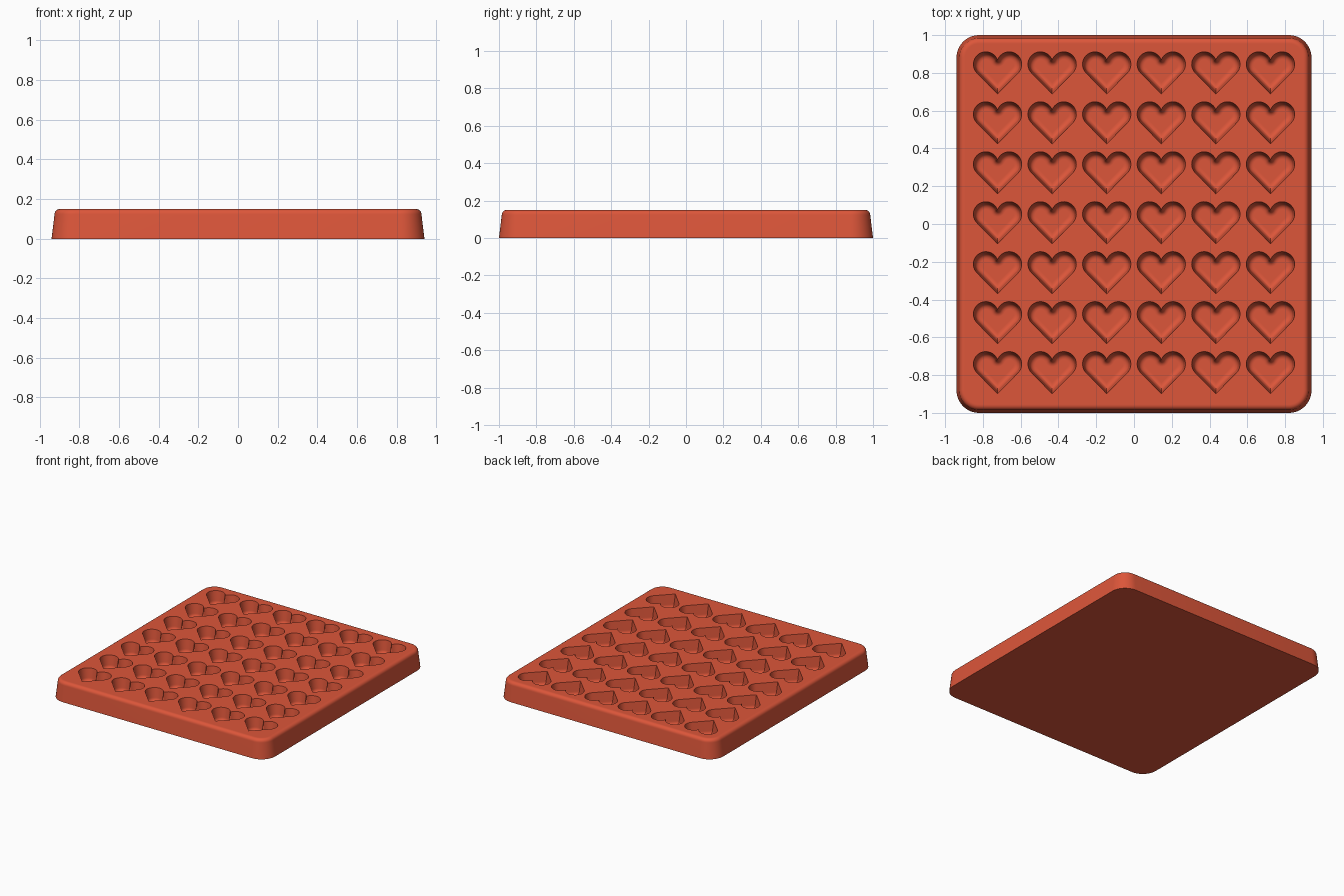
import bpy, bmesh
from math import sin, cos, pi, atan2, asin, hypot, radians

cube = bpy.data.objects.get("Cube")
if cube:
    bpy.data.objects.remove(cube, do_unlink=True)

HEIGHT, HALF_X, HALF_Y, CORNER = 0.15, 0.94, 1.0, 0.12
COLS, ROWS, STEP_X, STEP_Y = 6, 7, 0.289, 0.2645
LOBE_X, LOBE_Y, LOBE_R, TIP_Y = 0.062, 0.046, 0.068, -0.114


def arc(cx, cy, r, start, end, steps):
    angles = [start + (end - start) * i / steps for i in range(steps + 1)]
    return [(cx + r * cos(a), cy + r * sin(a)) for a in angles]


def rounded_rect(inset):
    """Outline of the tray, moved inward by inset."""
    pts = []
    for i, (sx, sy) in enumerate([(1, 1), (-1, 1), (-1, -1), (1, -1)]):
        pts += arc(sx * (HALF_X - CORNER), sy * (HALF_Y - CORNER), CORNER - inset,
                   i * pi / 2, (i + 1) * pi / 2, 12)
    return pts


def heart(inset):
    """Heart outline moved inward: pointed tip, round lobes, rounded notch."""
    reach = LOBE_Y - TIP_Y
    half = atan2(LOBE_X, reach) + asin(LOBE_R / hypot(LOBE_X, reach))
    notch_y = LOBE_Y + (LOBE_R ** 2 - LOBE_X ** 2) ** 0.5
    notch_angle = atan2(notch_y - LOBE_Y, -LOBE_X)
    right = [(0, TIP_Y + inset / sin(half))]
    right += arc(LOBE_X, LOBE_Y, LOBE_R - inset, -half, notch_angle, 20)
    right += arc(0, notch_y, inset, notch_angle - pi, -pi / 2, 6)[1:]
    return right + [(-x, y) for x, y in reversed(right[1:-1])]


def loft(bm, outline, levels, ox=0, oy=0):
    """Closed solid through (inset, z) levels of an outline, bottom to top."""
    rings = [[bm.verts.new((x + ox, y + oy, z)) for x, y in outline(d)]
             for d, z in levels]
    n = len(rings[0])
    for low, high in zip(rings, rings[1:]):
        for i in range(n):
            j = (i + 1) % n
            bm.faces.new((low[i], low[j], high[j], high[i]))
    bm.faces.new(rings[0][::-1])
    bm.faces.new(rings[-1])


def finish(bm, name):
    mesh = bpy.data.meshes.new(name)
    bmesh.ops.recalc_face_normals(bm, faces=bm.faces)
    bm.to_mesh(mesh)
    bm.free()
    obj = bpy.data.objects.new(name, mesh)
    bpy.context.collection.objects.link(obj)
    return obj


# Red tray material
red = bpy.data.materials.new("warm red")
red.use_nodes = True
red.diffuse_color = (0.72, 0.093, 0.042, 1)
red.node_tree.nodes["Principled BSDF"].inputs["Base Color"].default_value = red.diffuse_color

# Tray body: drafted sides and a rounded upper rim
RIM, DRAFT = 0.027, 0.015
rim = [(DRAFT + RIM * (1 - cos(a)), HEIGHT - RIM + RIM * sin(a))
       for a in [i * pi / 12 for i in range(7)]]
bm = bmesh.new()
loft(bm, rounded_rect, [(0, 0)] + rim + [(rim[-1][0] + 0.004, HEIGHT)])
tray = finish(bm, "heart_mould_tray")
tray.data.materials.append(red)

# Heart pockets: steep walls with a rounded foot
DEPTH, WALL, FOOT = 0.1, 0.012, 0.028
floor_z = HEIGHT - DEPTH
foot = [(WALL + FOOT * (1 - sin(a)), floor_z + FOOT * (1 - cos(a)))
        for a in [i * pi / 12 for i in range(7)]]
levels = [(WALL + FOOT + 0.003, floor_z)] + foot + [(0.002, HEIGHT), (0.002, HEIGHT + 0.03)]
bm = bmesh.new()
for col in range(COLS):
    for row in range(ROWS):
        loft(bm, heart, levels, (col - (COLS - 1) / 2) * STEP_X,
             (row - (ROWS - 1) / 2) * STEP_Y + 0.006)
cutter = finish(bm, "heart_pocket_cutter")
cutter.hide_render = True

# Cut the pockets, then remove the cutter
cut = tray.modifiers.new("pockets", "BOOLEAN")
cut.operation = "DIFFERENCE"
cut.solver = "EXACT"
cut.object = cutter
bpy.ops.object.select_all(action="DESELECT")
bpy.context.view_layer.objects.active = tray
tray.select_set(True)
bpy.ops.object.modifier_apply(modifier=cut.name)
bpy.data.objects.remove(cutter, do_unlink=True)
bpy.ops.object.shade_smooth_by_angle(angle=radians(35))
